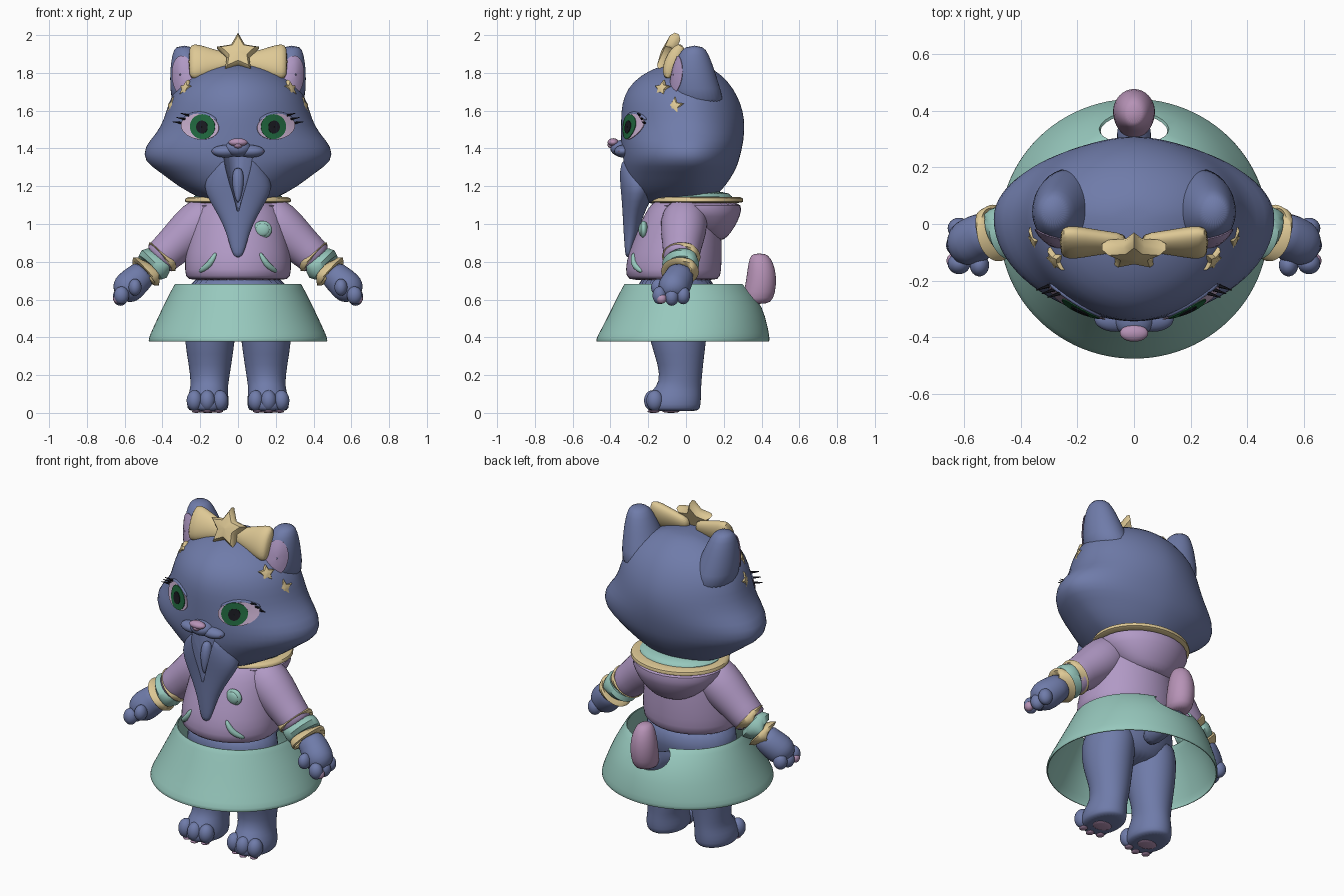
import bpy, bmesh, math
from math import sin, cos, pi
from mathutils import Vector, Matrix
from mathutils.bvhtree import BVHTree

if "Cube" in bpy.data.objects:
    bpy.data.objects.remove(bpy.data.objects["Cube"])


def material(name, r, g, b):
    m = bpy.data.materials.new(name)
    m.use_nodes = True
    m.diffuse_color = (r, g, b, 1)
    bsdf = next(n for n in m.node_tree.nodes if n.type == 'BSDF_PRINCIPLED')
    bsdf.inputs["Base Color"].default_value = (r, g, b, 1)
    bsdf.inputs["Roughness"].default_value = 0.8
    return m


BLUE = material("slate blue fur", .16, .2, .4)
LILAC = material("lilac cloth", .44, .32, .56)
MINT = material("mint cloth", .31, .58, .51)
CREAM = material("cream trim", .73, .58, .3)
MAUVE = material("mauve pads", .47, .29, .47)
EYE = material("pale eye", .58, .43, .62)
GREEN = material("green iris", .015, .14, .05)
BLACK = material("black", .01, .01, .015)


def finish(ob):
    """Apply modifiers and shade smooth with sharp edges kept."""
    bpy.ops.object.select_all(action='DESELECT')
    ob.select_set(True)
    bpy.context.view_layer.objects.active = ob
    bpy.ops.object.convert(target='MESH')
    bpy.ops.object.shade_smooth_by_angle(angle=math.radians(45))
    return ob


def make(name, rings, mat, caps=True, sub=1, thick=0, solid=True):
    """Skin a list of equal rings of points into one surface."""
    bm = bmesh.new()
    rows = [[bm.verts.new(p) for p in ring] for ring in rings]
    n = len(rows[0])
    for a, b in zip(rows, rows[1:]):
        for i in range(n):
            j = (i + 1) % n
            bm.faces.new((a[i], a[j], b[j], b[i]))
    if caps:
        bm.faces.new(rows[0][::-1])
        bm.faces.new(rows[-1])
    if solid:
        bmesh.ops.recalc_face_normals(bm, faces=bm.faces)
    me = bpy.data.meshes.new(name)
    bm.to_mesh(me)
    bm.free()
    me.materials.append(mat)
    ob = bpy.data.objects.new(name, me)
    bpy.context.collection.objects.link(ob)
    if thick:
        ob.modifiers.new("shell", 'SOLIDIFY').thickness = thick
    if sub:
        m = ob.modifiers.new("round", 'SUBSURF')
        m.levels = m.render_levels = sub
    return finish(ob)


def loft(name, secs, mat, p=1, yc=None, n=32, **kw):
    """Stack oval sections given as z, centre x, half width, front y, back y."""
    rings = []
    for z, cx, w, yf, yb in secs:
        c = (yf + yb) / 2 if yc is None else yc
        ring = []
        for i in range(n):
            s, k = sin(2 * pi * i / n), cos(2 * pi * i / n)
            y = c + (yb - c) * k if k > 0 else c + (c - yf) * k
            ring.append((cx + w * math.copysign(abs(s) ** p, s), y, z))
        rings.append(ring)
    return make(name, rings, mat, **kw)


def tube(name, pts, mat, n=14, **kw):
    """Sweep circles along points given as (position, radius)."""
    P = [Vector(q) for q, r in pts]
    rings = []
    for i, (q, r) in enumerate(pts):
        d = P[min(i + 1, len(P) - 1)] - P[max(i - 1, 0)]
        rot = d.to_track_quat('Z', 'Y')
        rings.append([P[i] + rot @ Vector((r * cos(2 * pi * k / n), r * sin(2 * pi * k / n), 0)) for k in range(n)])
    return make(name, rings, mat, **kw)


def ball(name, c, r, mat):
    bpy.ops.mesh.primitive_uv_sphere_add(segments=24, ring_count=14, location=c)
    ob = bpy.context.object
    ob.name, ob.scale = name, r
    ob.data.materials.append(mat)
    return finish(ob)


def tree(ob):
    return BVHTree.FromPolygons([v.co for v in ob.data.vertices], [f.vertices for f in ob.data.polygons])


def snap(bvh, x, z, off=0):
    hit = bvh.ray_cast(Vector((x, -1, z)), Vector((0, 1, 0)))[0]
    return hit - Vector((0, off, 0))


def decal(name, bvh, c, ru, rv, mat, off, d=(0, 1, 0), tilt=0):
    """Oval plate projected along d onto a surface."""
    d = Vector(d).normalized()
    u = Vector((0, 0, 1)).cross(d) * -1
    rings = []
    for f in (.05, .35, .7, 1):
        ring = []
        for i in range(28):
            t = 2 * pi * i / 28
            a, b = ru * f * cos(t), rv * f * sin(t)
            a, b = a * cos(tilt) - b * sin(tilt), a * sin(tilt) + b * cos(tilt)
            o = Vector(c) + u * a + Vector((0, 0, b))
            hit = bvh.ray_cast(o - d, d)[0] or o
            ring.append(hit - d * off)
        rings.append(ring)
    ob = make(name, rings, mat, caps=False, sub=0, thick=.004, solid=False)
    return ob


def cut(ob, cutter):
    m = ob.modifiers.new("cut", 'BOOLEAN')
    m.operation, m.object, m.solver = 'DIFFERENCE', cutter, 'EXACT'
    finish(ob)


def star(name, c, r, t, d, mat):
    rot = Vector(d).to_track_quat('Z', 'Y')
    rings = []
    for f, h in ((.8, -1), (1, -.4), (1, .4), (.8, 1), (.1, 1.3)):
        rings.append([Vector(c) + rot @ Vector((sin(k * pi / 5) * r * f * (.52 if k % 2 else 1),
                      cos(k * pi / 5) * r * f * (.52 if k % 2 else 1), h * t)) for k in range(10)])
    return make(name, rings, mat, sub=0)


# Head, with wide pointed cheeks
head = loft("head", [(1.1, 0, .1, -.2, .08), (1.14, 0, .21, -.27, .15), (1.2, 0, .32, -.31, .21),
    (1.28, 0, .42, -.33, .26), (1.33, 0, .5, -.34, .28), (1.41, 0, .5, -.345, .3), (1.48, 0, .43, -.345, .31),
    (1.56, 0, .39, -.345, .31), (1.64, 0, .37, -.34, .29), (1.72, 0, .33, -.31, .25), (1.79, 0, .25, -.24, .19),
    (1.84, 0, .14, -.13, .11), (1.855, 0, .05, -.05, .05)], BLUE, p=1.12, yc=.02, n=40)
face = tree(head)

# Long pointed jaw and open mouth
jaw = loft("jaw", [(1.37, 0, .1, -.36, -.2), (1.28, 0, .15, -.36, -.15), (1.2, 0, .19, -.35, -.15),
    (1.12, 0, .15, -.34, -.19), (1.04, 0, .1, -.335, -.23), (.95, 0, .06, -.33, -.25),
    (.88, 0, .042, -.325, -.28), (.82, 0, .02, -.32, -.29)], BLUE)
mouth = loft("mouth_cutter", [(1.07, 0, .008, -.5, -.31), (1.2, 0, .045, -.5, -.28), (1.36, 0, .09, -.5, -.27)], BLUE, sub=0)
cut(jaw, mouth)
cut(head, mouth)
bpy.data.objects.remove(mouth)
tube("tongue", [((0, -.29, 1.3), .02), ((0, -.3, 1.25), .035), ((0, -.31, 1.18), .028), ((0, -.32, 1.11), .006)], BLUE)

# Muzzle and nose
ball("muzzle", (0, -.335, 1.4), (.07, .065, .045), BLUE)
ball("nose", (0, -.385, 1.432), (.05, .03, .022), MAUVE)
ball("nose_tip", (0, -.385, 1.418), (.025, .03, .02), MAUVE)

for side, s in (("left", 1), ("right", -1)):
    # Face details
    ball(side + "_muzzle_puff", (s * .065, -.335, 1.385), (.075, .045, .033), BLUE)
    ball(side + "_mouth_corner", (s * .115, -.35, 1.385), (.02, .012, .008), MAUVE)
    decal(side + "_eye", face, (s * .2, 0, 1.515), .1, .068, EYE, .005, tilt=s * .12)
    decal(side + "_iris", face, (s * .187, 0, 1.515), .066, .066, GREEN, .009)
    decal(side + "_pupil", face, (s * .19, 0, 1.513), .03, .034, BLACK, .013)
    arc = [(.11, 1.545), (.15, 1.575), (.2, 1.59), (.25, 1.58), (.3, 1.55)]
    tube(side + "_eyelid", [(snap(face, s * x, z), .011) for x, z in arc], BLUE, n=8)
    for k in range(3):
        a = snap(face, s * (.26 + .02 * k), 1.575 - .02 * k, .006)
        tube(side + "_lash", [(a, .007), (a + Vector((s * .045, -.015, .012 - .003 * k)), .002)], BLACK, n=6, sub=0)

    # Ears
    ear = loft(side + "_ear", [(1.6, s * .22, .13, -.09, .22), (1.72, s * .245, .115, -.085, .18),
        (1.82, s * .265, .095, -.07, .15), (1.9, s * .278, .07, -.04, .12), (1.945, s * .285, .045, 0, .09)], BLUE)
    decal(side + "_inner_ear", tree(ear), (s * .29, -.04, 1.79), .06, .1, LILAC, .004, d=(-s * .5, .85, 0), tilt=-s * .1)

    # Hair stars and bow loops
    star(side + "_upper_hair_star", (s * .275, -.125, 1.715), .05, .014, (s * .75, -.55, .35), CREAM)
    star(side + "_lower_hair_star", (s * .345, -.06, 1.62), .055, .014, (s * .9, -.4, .2), CREAM)
    loop = loft(side + "_bow_loop", [(.02, 0, .04, -.03, .03), (.1, 0, .06, -.035, .035), (.17, 0, .085, -.045, .045),
        (.235, 0, .105, -.05, .05), (.262, 0, .085, -.03, .03)], CREAM, n=20)
    up, out = Vector((0, .4, .917)), Vector((s, 0, 0))
    M = Matrix((up, out.cross(up), out)).transposed().to_4x4()
    loop.data.transform(Matrix.Translation((0, -.065, 1.86)) @ M)

    # Sleeve and striped cuff
    A, B = Vector((s * .2, -.01, 1.01)), Vector((s * .53, -.035, .71))
    tube(side + "_sleeve", [(A.lerp(B, t), r) for t, r in
         ((-.25, .08), (-.1, .125), (.15, .125), (.4, .105), (.6, .098), (.7, .09))], LILAC, n=20)
    for part, a, b, r in (("upper_cuff_trim", .56, .66, .108), ("cuff", .64, .84, .104), ("lower_cuff_trim", .82, .92, .106)):
        tube(side + "_" + part, [(A.lerp(B, t), q) for t, q in ((a, r * .8), (a, r), (b, r), (b, r * .8))],
             MINT if part == "cuff" else CREAM, n=20)

    # Hand with three fingers and a thumb
    tube(side + "_hand", [(A.lerp(B, .85), .075), (A.lerp(B, 1), .08), ((s * .575, -.065, .67), .088),
         ((s * .605, -.07, .64), .08), ((s * .63, -.07, .61), .04)], BLUE, n=18)
    for k, y in enumerate((-.14, -.075, -.015)):
        ball(side + "_finger", (s * (.617 + .006 * (k == 1)), y, .622 - .008 * (k == 1)), (.04, .037, .047), BLUE)
    ball(side + "_thumb", (s * .545, -.145, .665), (.034, .04, .045), BLUE)
    ball(side + "_finger_pad", (s * .637, -.13, .605), (.024, .027, .027), MAUVE)

    # Leg, foot, toes and pads
    loft(side + "_leg", [(.008, s * .16, .09, -.19, .06), (.02, s * .16, .11, -.21, .075), (.07, s * .16, .112, -.21, .08),
        (.12, s * .155, .1, -.18, .08), (.16, s * .15, .1, -.14, .082), (.25, s * .148, .112, -.145, .09),
        (.37, s * .15, .132, -.19, .105), (.5, s * .145, .14, -.21, .12), (.6, s * .13, .13, -.2, .12)], BLUE)
    for k in (-1, 0, 1):
        ball(side + "_toe", (s * .162 + k * .068, -.165 - .012 * (k == 0), .065), (.042, .045, .055), BLUE)
        ball(side + "_toe_pad", (s * .162 + k * .06, -.165 - .015 * (k == 0), .008), (.022, .024, .008), MAUVE)
    ball(side + "_sole_pad", (s * .16, -.08, .008), (.055, .045, .008), MAUVE)

# Bow centre star
star("bow_star", (0, -.095, 1.9), .118, .03, (0, -.917, .4), CREAM)

# Hips and hoodie body
loft("hips", [(.42, 0, .17, -.16, .08), (.5, 0, .25, -.22, .13), (.6, 0, .275, -.26, .16), (.75, 0, .26, -.27, .16)], BLUE)
torso = loft("hoodie", [(.7, 0, .255, -.29, .16), (.715, 0, .28, -.32, .185), (.8, 0, .285, -.32, .19), (.9, 0, .268, -.285, .19),
    (1, 0, .25, -.245, .185), (1.08, 0, .225, -.205, .17), (1.15, 0, .16, -.15, .13)], LILAC)
chest = tree(torso)
for side, s in (("left", 1), ("right", -1)):
    curve = [(.115, .85), (.135, .81), (.16, .775), (.21, .745)]
    tube(side + "_pocket_trim", [(snap(chest, s * x, z), r) for (x, z), r in zip(curve, (.008, .018, .02, .012))], MINT, n=10)
button = snap(chest, .13, .97)
ball("button", button, (.05, .022, .047), MINT)
ball("button_centre", button - Vector((0, .014, 0)), (.036, .014, .034), MINT)

# Hood hanging behind the neck
loft("hood", [(.91, 0, .08, .1, .2), (.95, 0, .16, .02, .235), (1.01, 0, .22, -.07, .275), (1.07, 0, .27, -.17, .295),
    (1.13, 0, .275, -.185, .3)], LILAC)
loft("hood_trim", [(1.11, 0, .27, -.18, .295), (1.115, 0, .285, -.195, .305), (1.14, 0, .28, -.19, .305),
    (1.145, 0, .26, -.17, .285)], CREAM)
loft("hood_lining", [(1.1, 0, .25, -.15, .26), (1.15, 0, .24, -.14, .25), (1.175, 0, .2, -.1, .21)], MINT)

# Flared skirt with an opening for the tail
skirt = loft("skirt", [(.685, 0, .335, -.325, .31), (.67, 0, .342, -.335, .33), (.57, 0, .395, -.385, .405),
    (.45, 0, .45, -.445, .435), (.39, 0, .478, -.48, .445), (.375, 0, .472, -.474, .44)], MINT, n=48, caps=False, thick=.01)
hole = ball("tail_hole_cutter", (0, .36, .65), (.13, .1, .09), MINT)
cut(skirt, hole)
bpy.data.objects.remove(hole)

# Tail
tube("tail_base", [((0, .1, .52), .05), ((0, .22, .54), .06), ((0, .33, .58), .065), ((0, .38, .62), .05)], BLUE)
loft("tail", [(.575, 0, .05, .31, .43), (.6, 0, .07, .295, .465), (.68, 0, .077, .315, .48), (.76, 0, .07, .325, .475),
    (.82, 0, .05, .335, .45), (.845, 0, .028, .355, .42)], MAUVE, n=24)
